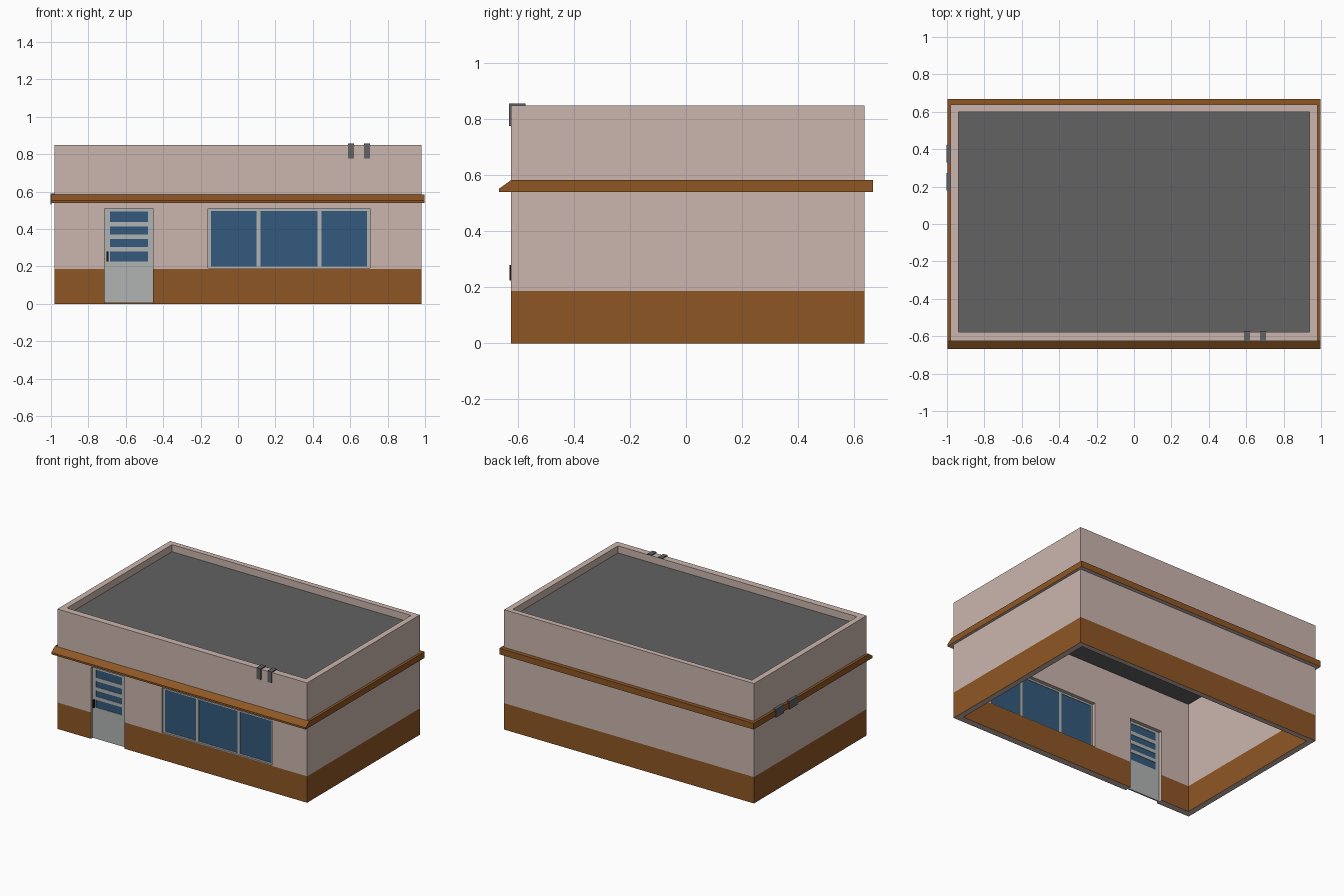
import bpy, bmesh

if "Cube" in bpy.data.objects:
    bpy.data.objects.remove(bpy.data.objects["Cube"])


def material(name, rgb):
    m = bpy.data.materials.new(name)
    m.diffuse_color = tuple((c / 255) ** 2.2 for c in rgb) + (1,)
    m.use_nodes = True
    m.node_tree.nodes["Principled BSDF"].inputs["Base Color"].default_value = m.diffuse_color
    return m


PINK = material("wall_pink", (202, 180, 172))
BROWN = material("trim_brown", (141, 87, 41))
ROOF = material("roof_grey", (98, 98, 98))
FRAME = material("frame_grey", (176, 178, 178))
GLASS = material("glass_blue", (54, 90, 124))
BLACK = material("handle_black", (30, 30, 30))


def finish(name, bm, *mats):
    bmesh.ops.recalc_face_normals(bm, faces=bm.faces)
    me = bpy.data.meshes.new(name)
    bm.to_mesh(me)
    bm.free()
    for m in mats:
        me.materials.append(m)
    ob = bpy.data.objects.new(name, me)
    bpy.context.collection.objects.link(ob)
    return ob


def add_prism(bm, profile, x0, x1):
    """Extrude a (y, z) profile along x."""
    face = bm.faces.new([bm.verts.new((x0, y, z)) for y, z in profile])
    ext = bmesh.ops.extrude_face_region(bm, geom=[face], use_keep_orig=True)["geom"]
    verts = [g for g in ext if isinstance(g, bmesh.types.BMVert)]
    bmesh.ops.translate(bm, verts=verts, vec=(x1 - x0, 0, 0))


def boxes(name, mat, *spans):
    """One object made of boxes given as (x0, x1, y0, y1, z0, z1)."""
    bm = bmesh.new()
    for x0, x1, y0, y1, z0, z1 in spans:
        add_prism(bm, [(y0, z0), (y1, z0), (y1, z1), (y0, z1)], x0, x1)
    return finish(name, bm, mat)


X, YF, YB, TOP = 0.98, -0.625, 0.638, 0.85
XI, YFI, YBI = 0.938, -0.577, 0.60
SPLIT = 0.187

# Hollow walls with a brown lower band, open at the bottom
bm = bmesh.new()


def loop(x, y0, y1, z):
    return [bm.verts.new(p) for p in ((-x, y0, z), (x, y0, z), (x, y1, z), (-x, y1, z))]


levels = [0, SPLIT, TOP]
outer = [loop(X, YF, YB, z) for z in levels]
inner = [loop(XI, YFI, YBI, z) for z in levels]
strips = [(outer[0], outer[1], 1), (outer[1], outer[2], 0), (outer[2], inner[2], 0),
          (inner[2], inner[1], 0), (inner[1], inner[0], 1), (inner[0], outer[0], 0)]
for a, b, mat in strips:
    for i in range(4):
        j = (i + 1) % 4
        bm.faces.new((a[i], a[j], b[j], b[i])).material_index = mat
walls = finish("walls", bm, PINK, BROWN)

# Door and window openings
DOOR = (-0.715, -0.455, 0, 0.51)
WINDOW = (-0.16, 0.705, 0.19, 0.51)
for name, (x0, x1, z0, z1) in (("door_cutter", DOOR), ("window_cutter", WINDOW)):
    cutter = boxes(name, PINK, (x0, x1, -0.7, -0.5, z0 if z0 else -0.1, z1))
    cutter.hide_render = True
    cutter.hide_viewport = True
    mod = walls.modifiers.new(name, "BOOLEAN")
    mod.operation, mod.solver, mod.object = "DIFFERENCE", "EXACT", cutter

# Sunken flat roof
boxes("roof", ROOF, (-XI, XI, YFI, YBI, 0.79, 0.80))

# Ledge around the walls, sloped at the front
LX, LY, Z0, Z1 = 0.998, 0.667, 0.54, 0.583
bm = bmesh.new()
side = [(-LY, Z0), (LY, Z0), (LY, Z1), (YF, Z1), (-LY, 0.553)]
for s in (-1, 1):
    add_prism(bm, side, s * X, s * LX)
add_prism(bm, [(-LY, Z0), (YF, Z0), (YF, Z1), (-LY, 0.553)], -X, X)
add_prism(bm, [(YB, Z0), (LY, Z0), (LY, Z1), (YB, Z1)], -X, X)
bm.normal_update()
for f in bm.faces:
    if all(abs(v.co.z - Z0) < 1e-5 for v in f.verts):
        f.material_index = 1
finish("ledge", bm, BROWN, PINK)


def glazed(name, rect, xs, zs, y0, y1):
    """Frame bars around a grid of panes; xs and zs list the pane ranges."""
    x0, x1, z0, z1 = rect
    ex = [x0] + [v for p in xs for v in p] + [x1]
    ez = [z0] + [v for p in zs for v in p] + [z1]
    bars = [(ex[i], ex[i + 1], y0, y1, z0, z1) for i in range(0, len(ex), 2)]
    bars += [(a, b, y0, y1, ez[i], ez[i + 1]) for a, b in xs for i in range(0, len(ez), 2)]
    boxes(name + "_frame", FRAME, *bars)
    ym = (y0 + y1) / 2
    boxes(name + "_glass", GLASS,
          *[(a, b, ym - 0.002, ym + 0.002, c, d) for a, b in xs for c, d in zs])


glazed("door", (DOOR[0], DOOR[1], 0.004, DOOR[3]), [(-0.685, -0.48)],
       [(0.225, 0.28), (0.303, 0.345), (0.37, 0.412), (0.438, 0.493)], -0.612, -0.602)
glazed("window", WINDOW, [(-0.145, 0.098), (0.12, 0.424), (0.446, 0.69)],
       [(0.2, 0.497)], -0.612, -0.602)

# Door handle
boxes("door_handle", BLACK, (-0.702, -0.692, -0.63, -0.612, 0.225, 0.28))

# Paired brackets hooked over the front parapet and the left ledge
for i, x in enumerate((0.588, 0.673)):
    boxes(f"parapet_bracket_{i + 1}", ROOF, (x, x + 0.033, -0.632, YF, 0.777, 0.857),
          (x, x + 0.033, YF, -0.573, TOP, 0.857))
for i, y in enumerate((0.18, 0.33)):
    boxes(f"ledge_bracket_{i + 1}", ROOF, (-1.002, -LX, y, y + 0.093, 0.532, 0.59),
          (-LX, -0.982, y, y + 0.093, Z1, 0.59))
